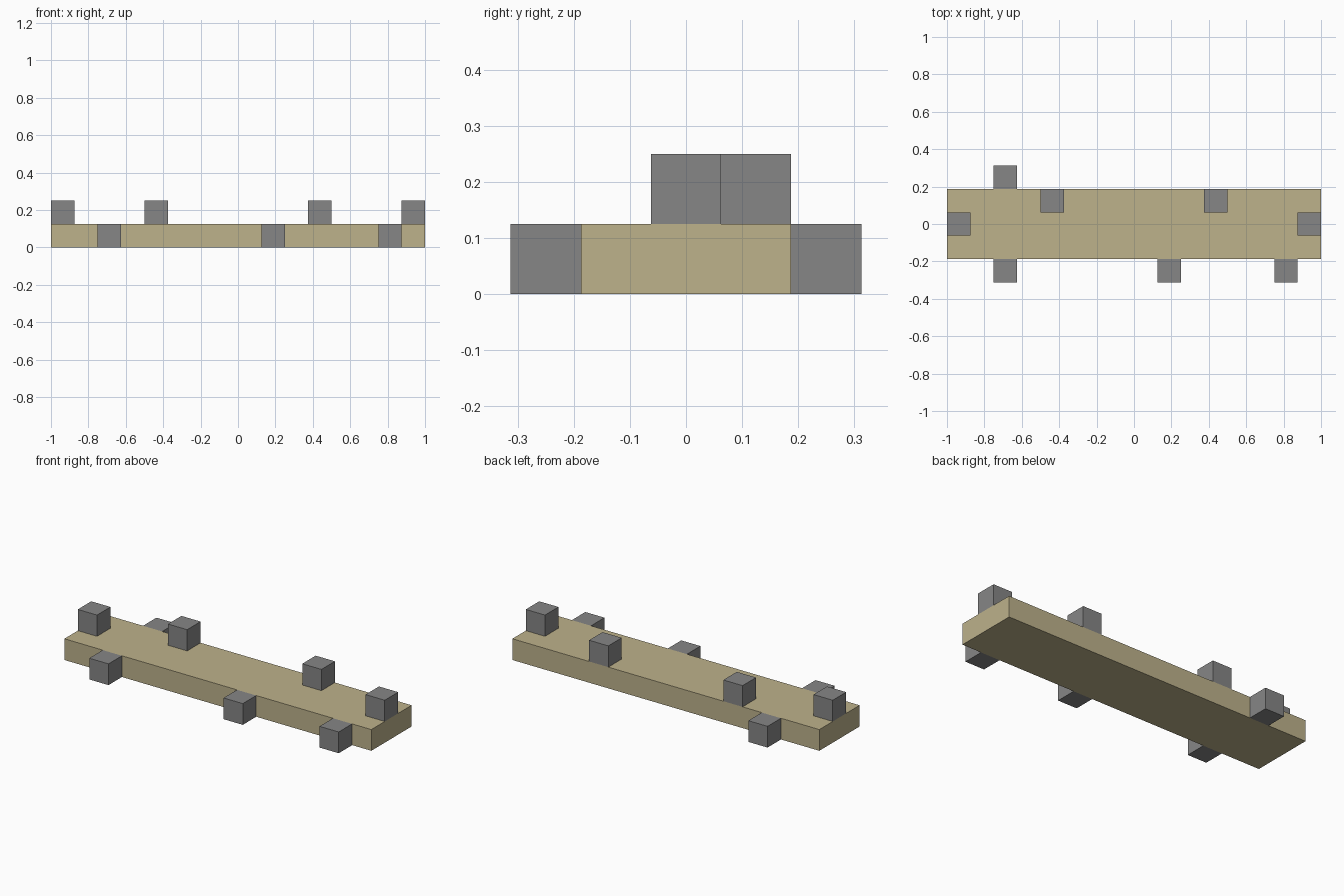
import bpy

default = bpy.data.objects.get("Cube")
if default:
    bpy.data.objects.remove(default, do_unlink=True)

U = 0.125  # block side; everything sits on this module


def make_material(name, rgb):
    mat = bpy.data.materials.new(name)
    mat.use_nodes = True
    colour = (*rgb, 1.0)
    mat.diffuse_color = colour
    mat.node_tree.nodes["Principled BSDF"].inputs["Base Color"].default_value = colour
    return mat


def box(name, size, centre, mat):
    bpy.ops.mesh.primitive_cube_add(size=1, location=centre)
    obj = bpy.context.object
    obj.name = name
    obj.scale = size
    bpy.ops.object.transform_apply(location=False, rotation=False, scale=True)
    obj.data.materials.append(mat)
    return obj


sand = make_material("sand", (0.51, 0.445, 0.26))
grey = make_material("stone grey", (0.24, 0.24, 0.24))

# Long flat platform
box("platform", (16 * U, 3 * U, U), (0, 0, U / 2), sand)

# Blocks standing on the platform: two at the ends, two along the back edge
for side, label in ((1, "left"), (-1, "right")):
    box(f"end_block_{label}", (U, U, U), (side * 7.5 * U, 0, 1.5 * U), grey)
    box(f"back_edge_block_{label}", (U, U, U), (side * 3.5 * U, U, 1.5 * U), grey)

# Blocks on the ground against the front and back sides
for i, column in enumerate((-5.5, 1.5, 6.5), 1):
    box(f"front_ground_block_{i}", (U, U, U), (column * U, -2 * U, U / 2), grey)
box("back_ground_block", (U, U, U), (-5.5 * U, 2 * U, U / 2), grey)
